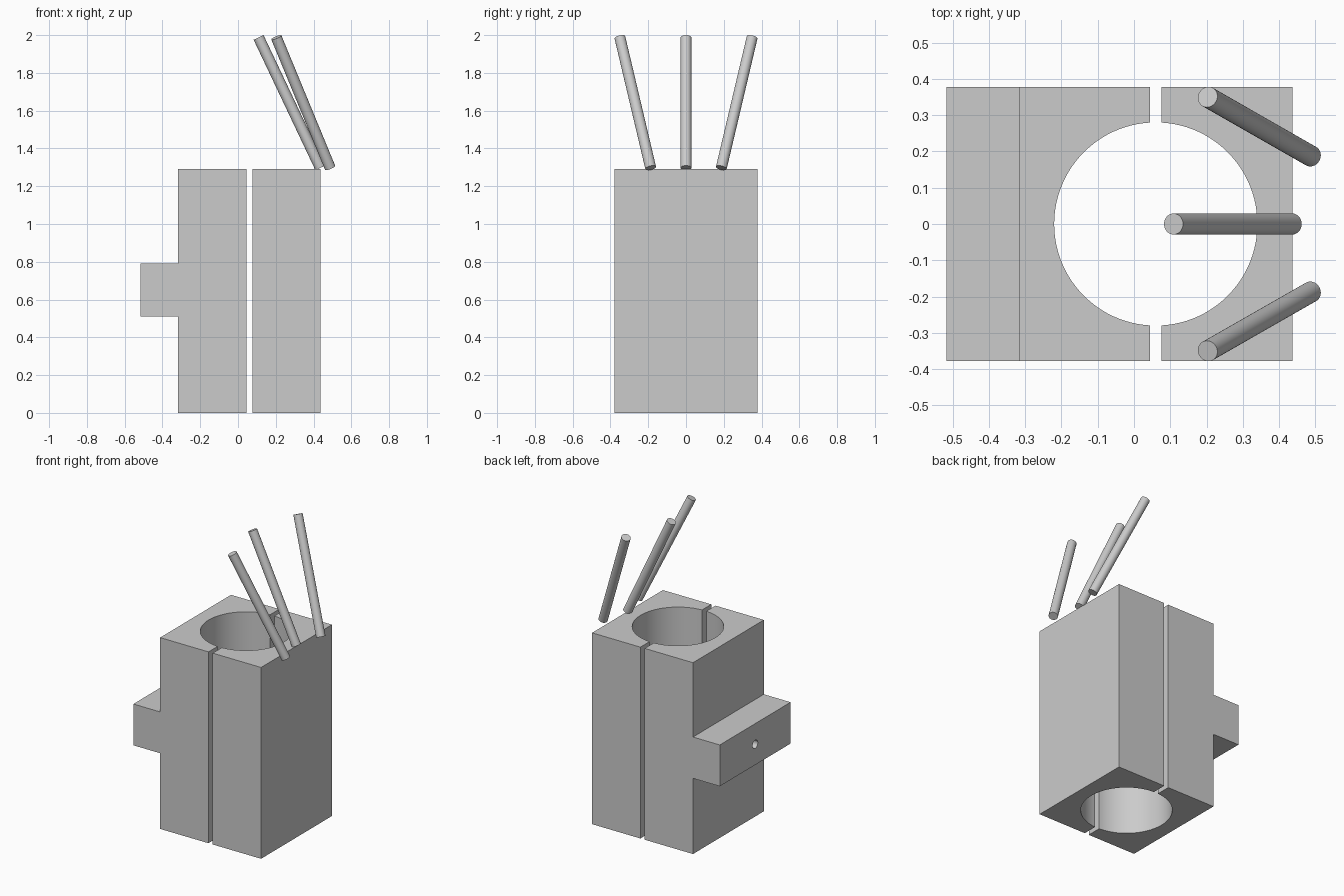
import bpy, bmesh, math
from mathutils import Vector

if "Cube" in bpy.data.objects:
    bpy.data.objects.remove(bpy.data.objects["Cube"], do_unlink=True)

GREY = (0.6, 0.6, 0.6, 1.0)
grey = bpy.data.materials.new("light grey metal")
grey.use_nodes = True
grey.diffuse_color = GREY
grey.node_tree.nodes["Principled BSDF"].inputs["Base Color"].default_value = GREY

CX = 0.06            # clamp and bore centre
HALF_GAP = 0.016
HALF_X = 0.377
HALF_Y = 0.378
HEIGHT = 1.292
BORE_R = 0.28


def activate(ob):
    bpy.ops.object.select_all(action='DESELECT')
    ob.select_set(True)
    bpy.context.view_layer.objects.active = ob


def finish(ob):
    activate(ob)
    ob.data.materials.clear()
    ob.data.materials.append(grey)
    bpy.ops.object.shade_smooth_by_angle(angle=math.radians(30))


def cylinder(name, start, end, radius, sides=32):
    start, end = Vector(start), Vector(end)
    axis = end - start
    bpy.ops.mesh.primitive_cylinder_add(vertices=sides, radius=radius, depth=axis.length,
                                        location=(start + end) / 2,
                                        rotation=axis.to_track_quat('Z', 'Y').to_euler())
    ob = bpy.context.object
    ob.name = name
    return ob


def clamp_half(name, side, lug=False):
    """Block with a half-round bore, open towards the slot; side is +1 or -1 in x."""
    inner, outer = CX + side * HALF_GAP, CX + side * HALF_X
    limit = math.acos(HALF_GAP / BORE_R)
    steps = 48
    outline = [(inner, -HALF_Y), (outer, -HALF_Y), (outer, HALF_Y), (inner, HALF_Y)]
    for i in range(steps + 1):
        a = limit - 2 * limit * i / steps
        outline.append((CX + side * BORE_R * math.cos(a), BORE_R * math.sin(a)))

    bm = bmesh.new()
    base = bm.faces.new([bm.verts.new((x, y, 0)) for x, y in outline])
    top = bmesh.ops.extrude_face_region(bm, geom=[base], use_keep_orig=True)["geom"]
    bmesh.ops.translate(bm, vec=(0, 0, HEIGHT),
                        verts=[v for v in top if isinstance(v, bmesh.types.BMVert)])

    # mounting lug pulled out of the outer face
    if lug:
        def outer_faces():
            return [f for f in bm.faces if all(abs(v.co.x - outer) < 1e-4 for v in f.verts)]
        for z in (0.511, 0.79):
            geom = set()
            for f in outer_faces():
                geom.update([f, *f.edges, *f.verts])
            bmesh.ops.bisect_plane(bm, geom=list(geom), plane_co=(0, 0, z), plane_no=(0, 0, 1))
        middle = [f for f in outer_faces() if 0.6 < f.calc_center_median().z < 0.7]
        pulled = bmesh.ops.extrude_face_region(bm, geom=middle)["geom"]
        bmesh.ops.translate(bm, vec=(side * 0.2, 0, 0),
                            verts=[v for v in pulled if isinstance(v, bmesh.types.BMVert)])

    bmesh.ops.recalc_face_normals(bm, faces=bm.faces)
    me = bpy.data.meshes.new(name)
    bm.to_mesh(me)
    bm.free()
    ob = bpy.data.objects.new(name, me)
    bpy.context.collection.objects.link(ob)
    return ob


# clamp body
right_half = clamp_half("clamp_half_with_lug", -1, lug=True)
left_half = clamp_half("clamp_half_plain", 1)

# screw hole through the lug into the bore
cutter = cylinder("screw_hole_cutter", (-0.6, 0, 0.65), (-0.1, 0, 0.65), 0.028)
hole = right_half.modifiers.new("screw hole", 'BOOLEAN')
hole.operation = 'DIFFERENCE'
hole.solver = 'EXACT'
hole.object = cutter
activate(right_half)
bpy.ops.object.modifier_apply(modifier=hole.name)
bpy.data.objects.remove(cutter, do_unlink=True)
finish(right_half)
finish(left_half)

# three leaning rods, fanned about the vertical
LOW, HIGH, ROD_R = 1.297, 1.9876, 0.029
rods = {
    "rod_middle": ((0.436, 0), (0.109, 0)),
    "rod_front": ((0.488, -0.187), (0.203, -0.35)),
    "rod_back": ((0.488, 0.187), (0.203, 0.35)),
}
for name, (foot, tip) in rods.items():
    finish(cylinder(name, (*foot, LOW), (*tip, HIGH), ROD_R))
